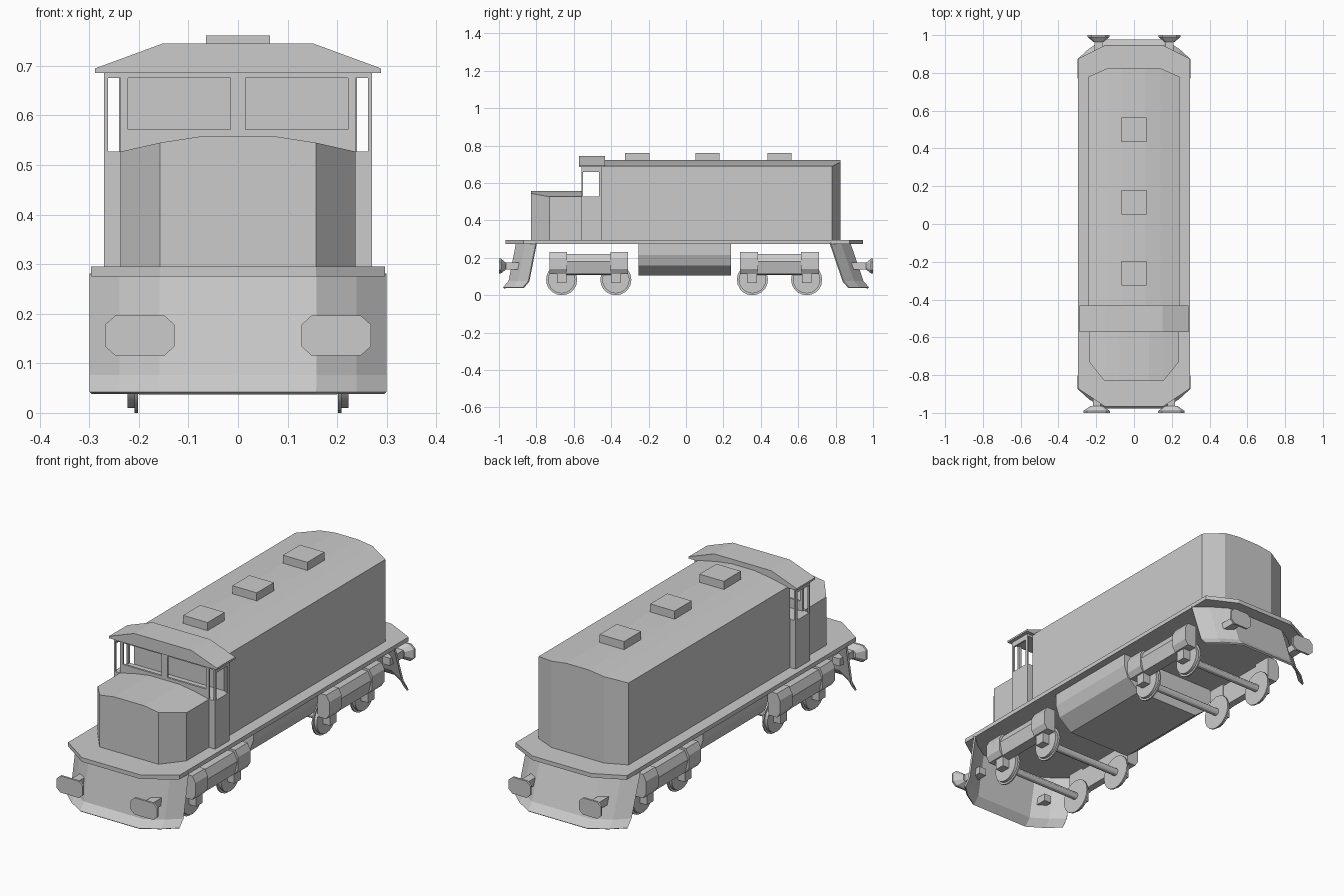
import bpy, bmesh, math
from mathutils import Matrix

if "Cube" in bpy.data.objects:
    bpy.data.objects.remove(bpy.data.objects["Cube"])


def make(name, bm):
    bmesh.ops.recalc_face_normals(bm, faces=bm.faces)
    me = bpy.data.meshes.new(name)
    bm.to_mesh(me)
    bm.free()
    ob = bpy.data.objects.new(name, me)
    bpy.context.collection.objects.link(ob)
    return ob


def box(name, x0, x1, y0, y1, z0, z1):
    return prism(name, [(x0, z0), (x1, z0), (x1, z1), (x0, z1)], y0, y1)


def prism(name, profile, y0, y1, end_scale=1.0):
    """Extrude an x-z profile along y, optionally shrinking the far end."""
    bm = bmesh.new()
    cx = sum(p[0] for p in profile) / len(profile)
    cz = sum(p[1] for p in profile) / len(profile)
    a = [bm.verts.new((x, y0, z)) for x, z in profile]
    b = [bm.verts.new((cx + (x - cx) * end_scale, y1, cz + (z - cz) * end_scale)) for x, z in profile]
    n = len(profile)
    bm.faces.new(a)
    bm.faces.new(b[::-1])
    for i in range(n):
        bm.faces.new((a[i], b[i], b[(i + 1) % n], a[(i + 1) % n]))
    return make(name, bm)


def columns(name, half, z0):
    """Solid with shaped plan and crowned top; half = (x, y_front, y_back, z_top)."""
    cols = [(-x, a, b, z) for x, a, b, z in reversed(half)] + half
    bm = bmesh.new()
    rings = [[bm.verts.new(v) for v in ((x, a, z0), (x, b, z0), (x, b, z), (x, a, z))]
             for x, a, b, z in cols]
    bm.faces.new(rings[0])
    bm.faces.new(rings[-1])
    for p, q in zip(rings, rings[1:]):
        for i in range(4):
            j = (i + 1) % 4
            bm.faces.new((p[i], p[j], q[j], q[i]))
    return make(name, bm)


def cyl(name, x0, x1, y, z, r, seg=20):
    bm = bmesh.new()
    m = Matrix.Translation(((x0 + x1) / 2, y, z)) @ Matrix.Rotation(math.pi / 2, 4, 'Y')
    bmesh.ops.create_cone(bm, cap_ends=True, segments=seg, radius1=r, radius2=r,
                          depth=x1 - x0, matrix=m)
    ob = make(name, bm)
    bpy.ops.object.select_all(action='DESELECT')
    bpy.context.view_layer.objects.active = ob
    ob.select_set(True)
    bpy.ops.object.shade_smooth_by_angle()
    return ob


# Deck, main body and nose
columns("deck", [(0.157, -0.965, 0.945, 0.295), (0.297, -0.87, 0.875, 0.295)], 0.275)
columns("engine_body", [(0.06, -0.45, 0.825, 0.722), (0.14, -0.45, 0.825, 0.711),
                        (0.24, -0.45, 0.78, 0.69)], 0.295)
columns("nose", [(0.08, -0.83, -0.555, 0.557), (0.157, -0.83, -0.555, 0.545),
                 (0.237, -0.73, -0.555, 0.527)], 0.295)

# Roof vents
for y in (-0.26, 0.115, 0.50):
    box("roof_vent", -0.065, 0.065, y - 0.065, y + 0.065, 0.70, 0.761)

# Cab: solid base, posts, framed front windows and gabled roof
box("cab_base", -0.27, 0.27, -0.56, -0.45, 0.295, 0.527)
box("cab_front_sill", -0.237, 0.237, -0.56, -0.55, 0.527, 0.572)
box("cab_top_beam", -0.27, 0.27, -0.56, -0.45, 0.675, 0.69)
box("cab_centre_post", -0.015, 0.015, -0.56, -0.55, 0.572, 0.675)
for s in (-1, 1):
    box("cab_window_post", *sorted((s * 0.222, s * 0.237)), -0.56, -0.55, 0.572, 0.675)
    for y0, y1 in ((-0.56, -0.55), (-0.464, -0.45)):
        box("cab_corner_post", *sorted((s * 0.262, s * 0.27)), y0, y1, 0.527, 0.675)
    box("cab_side_header", *sorted((s * 0.262, s * 0.27)), -0.55, -0.464, 0.66, 0.675)
prism("cab_roof", [(-0.288, 0.686), (0.288, 0.686), (0.288, 0.695), (0.152, 0.745),
                   (-0.152, 0.745), (-0.288, 0.695)], -0.573, -0.432)

# Fuel tank
prism("fuel_tank", [(-0.26, 0.275), (-0.26, 0.215), (-0.24, 0.16), (-0.17, 0.105),
                    (0.17, 0.105), (0.24, 0.16), (0.26, 0.215), (0.26, 0.275)], -0.255, 0.24)

# Wheel trucks
for c in (-0.52, 0.50):
    for y in (c - 0.145, c + 0.145):
        cyl("axle", -0.21, 0.21, y, 0.083, 0.018, 12)
        for s in (-1, 1):
            cyl("wheel_flange", *sorted((s * 0.202, s * 0.209)), y, 0.083, 0.083)
            cyl("wheel_tread", *sorted((s * 0.209, s * 0.223)), y, 0.083, 0.073)
    for s in (-1, 1):
        prism("truck_side_beam", [(s * x, z) for x, z in (
            (0.222, 0.22), (0.262, 0.22), (0.28, 0.18), (0.265, 0.115), (0.222, 0.108))],
            c - 0.12, c + 0.12)
        for d in (-1, 1):
            y = c + d * 0.163
            prism("axle_box", [(s * x, z) for x, z in (
                (0.22, 0.23), (0.268, 0.23), (0.284, 0.2), (0.284, 0.14), (0.268, 0.115),
                (0.22, 0.115))], y - 0.047, y + 0.047)
            y = c + d * 0.145
            box("axle_box_leg", *sorted((s * 0.22, s * 0.26)), y - 0.025, y + 0.025, 0.065, 0.12)

# Plough skirts and buffers at both ends
for end, shift in ((-1, 0.0), (1, 0.0)):
    bm = bmesh.new()
    plan = [(0.157, 0.0), (0.237, 0.05), (0.297, 0.105)]
    plan = [(-x, d) for x, d in reversed(plan)] + plan
    top = 0.905 if end < 0 else 0.875
    rows = []
    for y, z in ((top, 0.28), (0.945, 0.075), (0.975, 0.04)):
        rows.append([bm.verts.new((x, end * (y - d), z)) for x, d in plan])
    for p, q in zip(rows, rows[1:]):
        for i in range(5):
            bm.faces.new((p[i], p[i + 1], q[i + 1], q[i]))
    skirt = make("front_plough" if end < 0 else "rear_plough", bm)
    mod = skirt.modifiers.new("thickness", 'SOLIDIFY')
    mod.thickness = 0.008
    mod.offset = 0
    w = 0.07 if end < 0 else 0.058
    for s in (-1, 1):
        cx = s * (0.198 if end < 0 else 0.188)
        pad = [(cx + a, 0.156 + b) for a, b in (
            (-w, -0.022), (-w + 0.02, -0.04), (w - 0.02, -0.04), (w, -0.022),
            (w, 0.022), (w - 0.02, 0.04), (-w + 0.02, 0.04), (-w, 0.022))]
        prism("buffer_pad", pad, end * 1.0, end * 0.99)
        prism("buffer_pad_back", pad, end * 0.99, end * 0.963, 0.45)
        box("buffer_stem", cx - 0.02, cx + 0.02, *sorted((end * 0.965, end * 0.86)), 0.138, 0.174)
